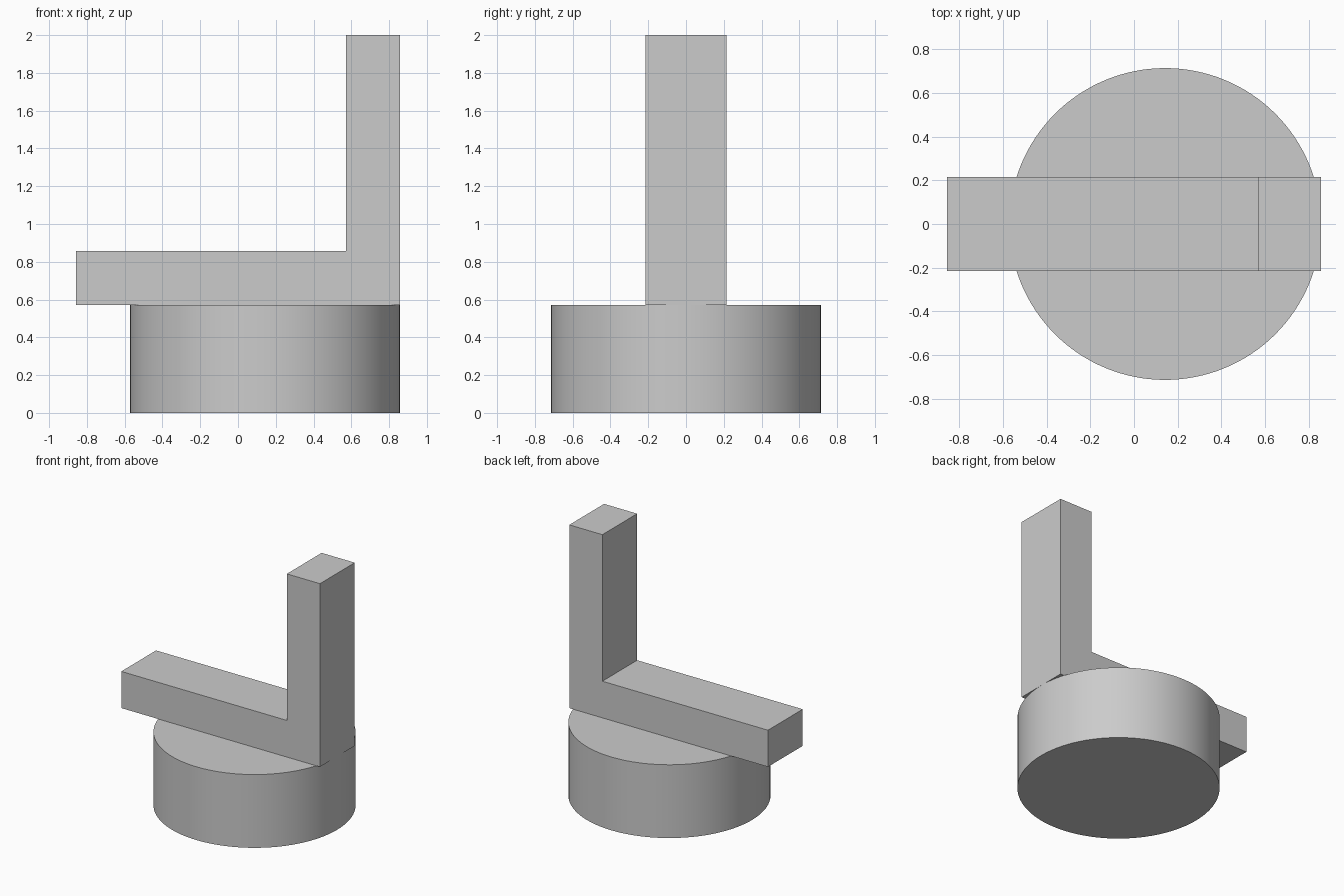
import bpy, bmesh

if "Cube" in bpy.data.objects:
    bpy.data.objects.remove(bpy.data.objects["Cube"])

U = 2 / 7  # model grid unit


def extruded_profile(name, points, depth):
    """Extrude an x-z outline symmetrically along y."""
    bm = bmesh.new()
    face = bm.faces.new([bm.verts.new((x, -depth / 2, z)) for x, z in points])
    new = bmesh.ops.extrude_face_region(bm, geom=[face])["geom"]
    verts = [v for v in new if isinstance(v, bmesh.types.BMVert)]
    bmesh.ops.translate(bm, verts=verts, vec=(0, depth, 0))
    bmesh.ops.recalc_face_normals(bm, faces=bm.faces)
    mesh = bpy.data.meshes.new(name)
    bm.to_mesh(mesh)
    bm.free()
    obj = bpy.data.objects.new(name, mesh)
    bpy.context.collection.objects.link(obj)
    return obj


# Round base
bpy.ops.mesh.primitive_cylinder_add(vertices=128, radius=2.5 * U, depth=2 * U,
                                    location=(0.5 * U, 0, U))
base = bpy.context.object
base.name = "round_base"
bpy.ops.object.shade_smooth_by_angle()

# L-shaped seat and backrest
outline = [(-3, 2), (3, 2), (3, 7), (2, 7), (2, 3), (-3, 3)]
extruded_profile("seat_and_back", [(x * U, z * U) for x, z in outline], 1.5 * U)
